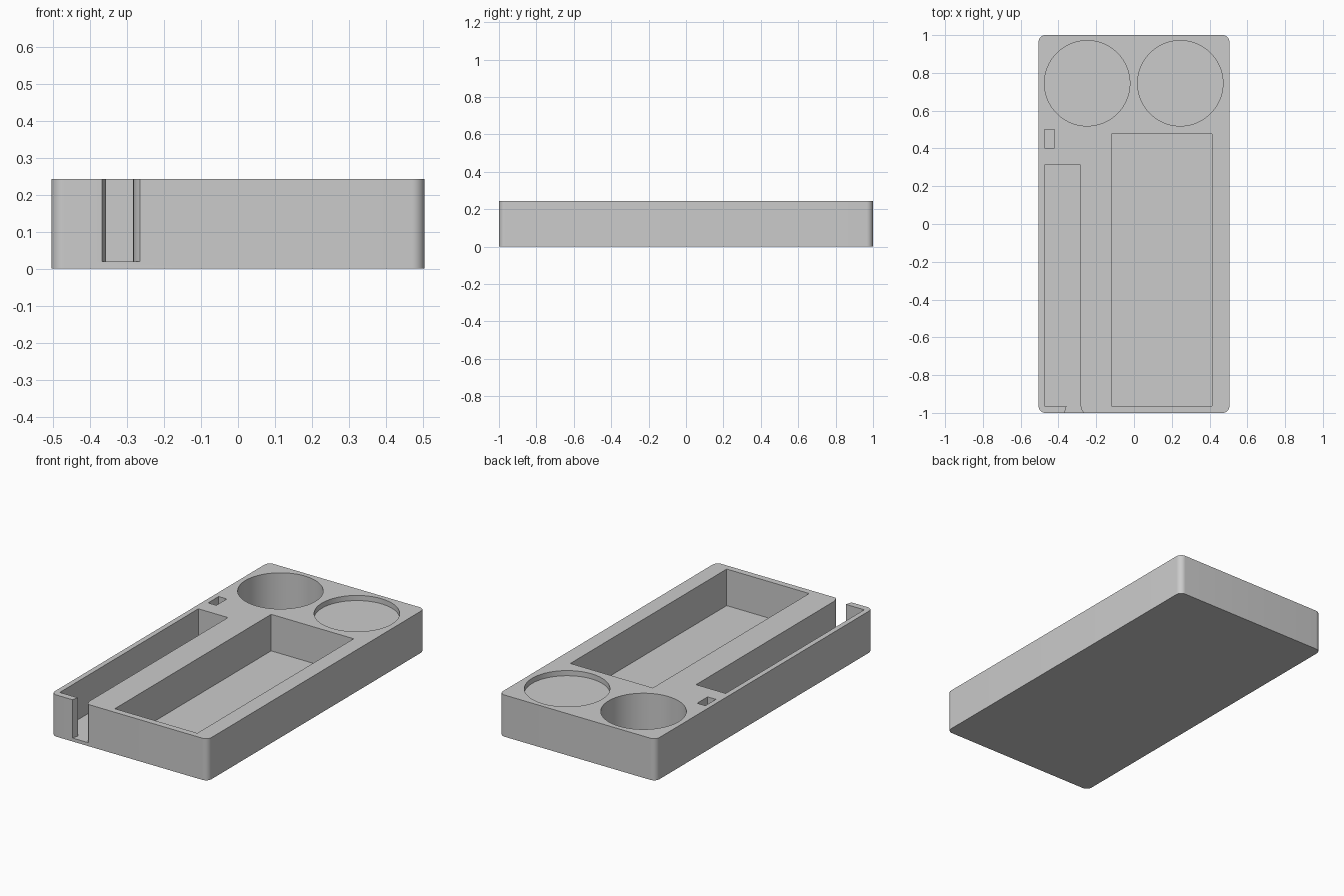
import bpy, bmesh
from math import cos, sin, pi, radians

if "Cube" in bpy.data.objects:
    bpy.data.objects.remove(bpy.data.objects["Cube"])

HALF_W, HALF_L, HEIGHT = 0.505, 1.0, 0.243
CLEAR = 0.1  # how far cutters stick out of the block

grey = bpy.data.materials.new("matte grey")
grey.use_nodes = True
grey.diffuse_color = (0.6, 0.6, 0.6, 1)
grey.node_tree.nodes["Principled BSDF"].inputs["Base Color"].default_value = (0.6, 0.6, 0.6, 1)


def prism(name, outline, bottom, top):
    """Solid with the given plan outline between two heights."""
    bm = bmesh.new()
    face = bm.faces.new([bm.verts.new((x, y, bottom)) for x, y in outline])
    made = bmesh.ops.extrude_face_region(bm, geom=[face])["geom"]
    for v in made:
        if isinstance(v, bmesh.types.BMVert):
            v.co.z = top
    bmesh.ops.recalc_face_normals(bm, faces=bm.faces)
    mesh = bpy.data.meshes.new(name)
    bm.to_mesh(mesh)
    bm.free()
    mesh.materials.append(grey)
    obj = bpy.data.objects.new(name, mesh)
    bpy.context.collection.objects.link(obj)
    return obj


def arc(cx, cy, r, start, end, steps):
    angles = [radians(start + (end - start) * i / steps) for i in range(steps + 1)]
    return [(cx + r * cos(a), cy + r * sin(a)) for a in angles]


def rectangle(x0, x1, y0, y1):
    return [(x0, y0), (x1, y0), (x1, y1), (x0, y1)]


def circle(cx, cy, r):
    return arc(cx, cy, r, 0, 360, 96)[:-1]


# Tray block with rounded upright corners
R = 0.035
outline = []
for sx, sy, start in ((1, 1, 0), (-1, 1, 90), (-1, -1, 180), (1, -1, 270)):
    outline += arc(sx * (HALF_W - R), sy * (HALF_L - R), R, start, start + 90, 10)
tray = prism("tray", outline, 0, HEIGHT)

# Long narrow channel whose flared mouth opens through the front wall
channel = [(-0.475, -0.963), (-0.357, -0.963), (-0.368, -1.0), (-0.368, -1.1),
           (-0.265, -1.1), (-0.265, -1.0), (-0.273, -0.991), (-0.279, -0.979),
           (-0.283, -0.963), (-0.284, -0.945), (-0.284, 0.313), (-0.475, 0.313)]

# Pockets: name, plan outline, floor height
pockets = [
    ("channel_cutter", channel, 0.02),
    ("large_pocket_cutter", rectangle(-0.12, 0.412, -0.963, 0.477), 0.03),
    ("small_slot_cutter", rectangle(-0.475, -0.422, 0.403, 0.5), 0.12),
    ("deep_round_cutter", circle(-0.248, 0.745, 0.226), 0.02),
    ("shallow_round_cutter", circle(0.245, 0.745, 0.226), 0.213),
]
bpy.context.view_layer.objects.active = tray
for name, shape, floor in pockets:
    cutter = prism(name, shape, floor, HEIGHT + CLEAR)
    cutter.hide_render = True
    mod = tray.modifiers.new(name, 'BOOLEAN')
    mod.operation = 'DIFFERENCE'
    mod.solver = 'EXACT'
    mod.object = cutter
    bpy.ops.object.modifier_apply(modifier=mod.name)
    bpy.data.objects.remove(cutter)

# Smooth the curved walls, keep rims crisp
bpy.ops.object.select_all(action='DESELECT')
tray.select_set(True)
bpy.ops.object.shade_smooth_by_angle(angle=radians(30))
